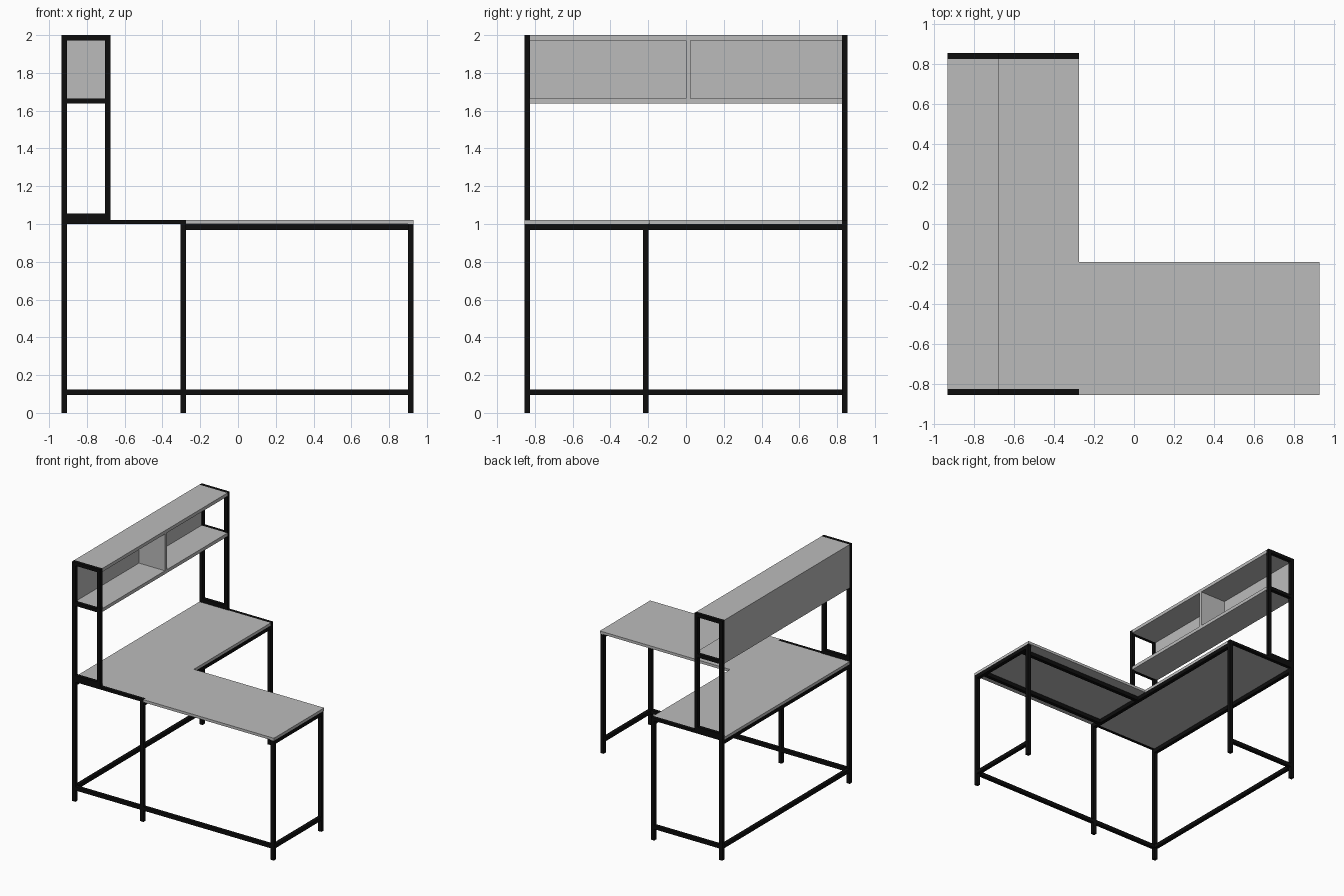
import bpy

cube = bpy.data.objects.get("Cube")
if cube:
    bpy.data.objects.remove(cube, do_unlink=True)


def material(name, value):
    mat = bpy.data.materials.new(name)
    mat.use_nodes = True
    colour = (value, value, value, 1)
    mat.diffuse_color = colour
    mat.node_tree.nodes["Principled BSDF"].inputs["Base Color"].default_value = colour
    return mat


BLACK = material("black metal", 0.004)
GREY = material("grey board", 0.5)


def box(name, x, y, z, mat=BLACK):
    """Box spanning the given (low, high) pair on each axis."""
    bpy.ops.mesh.primitive_cube_add(size=1, location=[sum(s) / 2 for s in (x, y, z)])
    obj = bpy.context.object
    obj.name = name
    obj.scale = [s[1] - s[0] for s in (x, y, z)]
    bpy.ops.object.transform_apply(location=False, rotation=False, scale=True)
    obj.data.materials.append(mat)
    return obj


T = 0.03                      # tube width
XB, XF, XR = -0.935, -0.305, 0.90   # low sides: back, inner and far tubes
YF, YB, YM = -0.855, 0.825, -0.228  # low sides: front, rear and return tubes
TOP, DECK = 1.0, 1.022


def tube(low):
    return (low, low + T)


def inner(a, b):
    return (a + T, b)


# Legs
for name, x, y in (("back_front_leg", XB, YF), ("inner_front_leg", XF, YF),
                   ("far_front_leg", XR, YF), ("far_rear_leg", XR, YM),
                   ("back_rear_leg", XB, YB), ("inner_rear_leg", XF, YB)):
    box(name, tube(x), tube(y), (0, TOP))

# Foot rails
FOOT = (0.095, 0.125)
box("front_foot_rail_a", inner(XB, XF), tube(YF), FOOT)
box("front_foot_rail_b", inner(XF, XR), tube(YF), FOOT)
box("back_foot_rail", tube(XB), inner(YF, YB), FOOT)
box("rear_foot_rail", inner(XB, XF), tube(YB), FOOT)
box("far_foot_rail", tube(XR), inner(YF, YM), FOOT)

# Rails under the desk tops
UNDER = (0.967, TOP)
box("back_top_rail", tube(XB), inner(YF, YB), UNDER)
box("inner_top_rail", tube(XF), inner(YF, YB), UNDER)
box("far_top_rail", tube(XR), inner(YF, YM), UNDER)
for name, y in (("return_front_rail", YF + 0.08), ("return_rear_rail", YM - 0.08)):
    box(name, inner(XF, XR), tube(y), UNDER)

# Desk tops
box("main_top", (XB, XF + T), (YF + T, YB), (TOP, DECK), GREY)
box("return_top", (XF + T, XR + T), (YF, -0.19), (TOP, DECK), GREY)

# End frames of the hutch
XP = -0.705
SHELF, ROOF = (1.637, 1.665), (1.972, 2.0)
for side, y in (("front", YF), ("rear", YB)):
    box(side + "_desk_end_bar", (XB, XF + T), tube(y), (TOP, DECK))
    for post, x in (("back", XB), ("inner", XP)):
        box(f"{side}_{post}_hutch_post", tube(x), tube(y), (DECK, 2.0))
    for bar, z in (("base", (DECK, 1.055)), ("shelf", SHELF), ("roof", ROOF)):
        box(f"{side}_hutch_{bar}_bar", inner(XB, XP), tube(y), z)

# Hutch boards
LONG = (YF + T, YB)
DEEP = (XB, XP + T)
box("hutch_roof", DEEP, LONG, ROOF, GREY)
box("hutch_shelf", DEEP, LONG, SHELF, GREY)
box("hutch_back", (XB, XB + 0.02), LONG, (SHELF[1], ROOF[0]), GREY)
box("hutch_divider", (XB + 0.02, XP + T), (0.0, 0.024), (SHELF[1], ROOF[0]), GREY)
